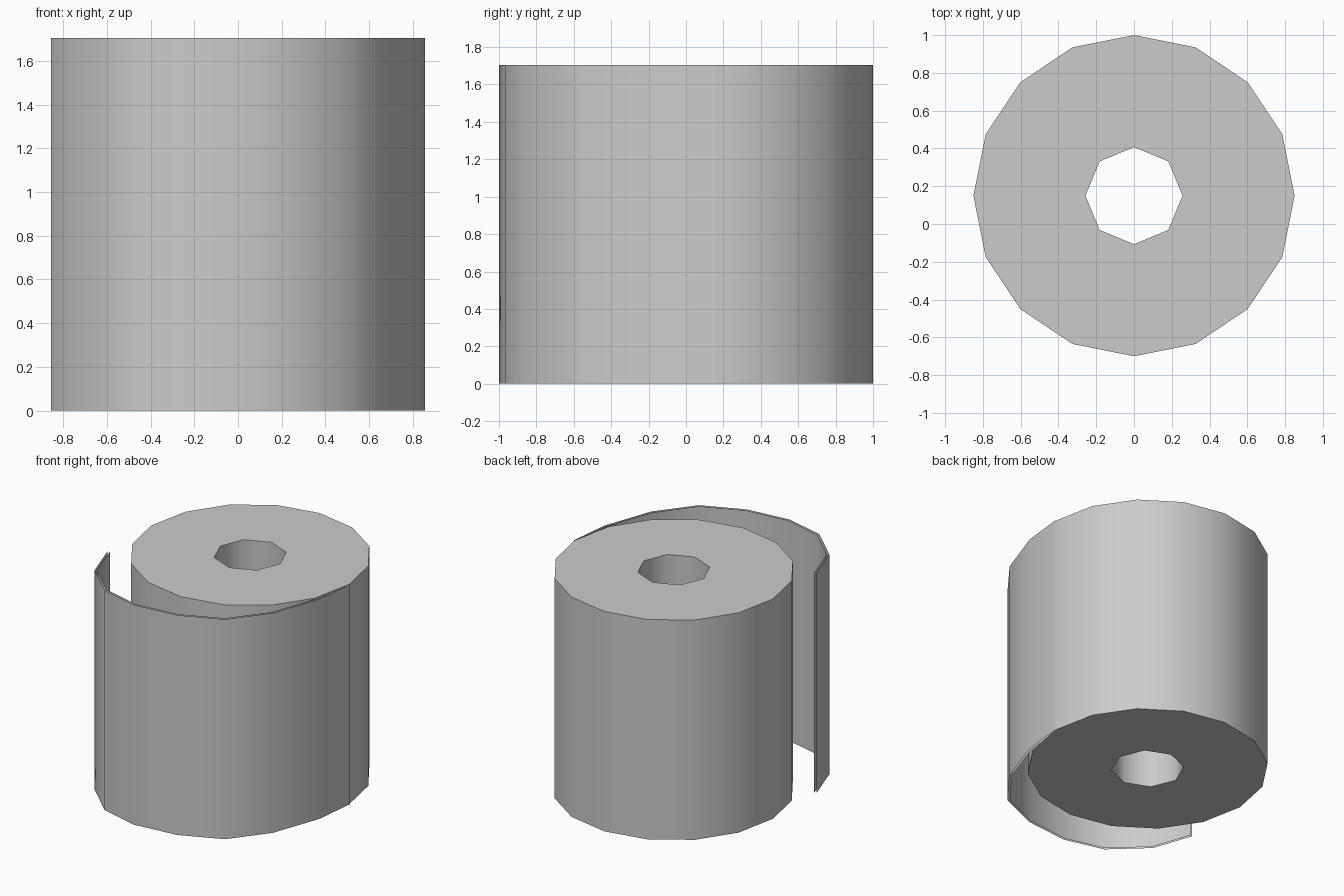
import bpy, bmesh, math
from mathutils import Vector

HEIGHT = 1.705
CENTRE = Vector((0, 0.15, 0))

cube = bpy.data.objects.get("Cube")
if cube:
    bpy.data.objects.remove(cube, do_unlink=True)

paper = bpy.data.materials.new("paper_grey")
paper.use_nodes = True
colour = (0.6, 0.6, 0.6, 1)
paper.diffuse_color = colour
paper.node_tree.nodes["Principled BSDF"].inputs["Base Color"].default_value = colour


def ring(bm, sides, radius):
    """Add a closed loop of edges around the roll's axis."""
    step = math.tau / sides
    verts = [bm.verts.new(CENTRE + Vector((math.cos(i * step), math.sin(i * step), 0)) * radius)
             for i in range(sides)]
    return [bm.edges.new((verts[i - 1], verts[i])) for i in range(sides)]


def raise_up(bm, geom):
    """Extrude faces or edges to the full height."""
    if bm.faces:
        new = bmesh.ops.extrude_face_region(bm, geom=geom, use_keep_orig=True)["geom"]
    else:
        new = bmesh.ops.extrude_edge_only(bm, edges=geom)["geom"]
    verts = [v for v in new if isinstance(v, bmesh.types.BMVert)]
    bmesh.ops.translate(bm, verts=verts, vec=(0, 0, HEIGHT))
    bmesh.ops.recalc_face_normals(bm, faces=bm.faces)


def finish(bm, name):
    """Turn the bmesh into a smooth-shaded object with sharp rims."""
    mesh = bpy.data.meshes.new(name)
    bm.to_mesh(mesh)
    bm.free()
    mesh.materials.append(paper)
    obj = bpy.data.objects.new(name, mesh)
    bpy.context.collection.objects.link(obj)
    bpy.ops.object.select_all(action="DESELECT")
    obj.select_set(True)
    bpy.context.view_layer.objects.active = obj
    bpy.ops.object.shade_smooth_by_angle(angle=math.radians(50))
    return obj


# Paper roll: sixteen-sided ring with an eight-sided core hole
bm = bmesh.new()
edges = ring(bm, 16, 0.85) + ring(bm, 8, 0.257)
bmesh.ops.triangle_fill(bm, edges=edges, use_beauty=True)
raise_up(bm, bm.faces[:])
finish(bm, "paper_roll")

# Loose sheet: unwinds from the roll's side around the front
path = [(0.855, 0.15), (0.82, -0.17), (0.685, -0.55), (0.47, -0.83), (0.155, -0.965),
        (-0.19, -1.0), (-0.5, -0.92), (-0.75, -0.685), (-0.855, -0.38)]
bm = bmesh.new()
verts = [bm.verts.new((x, y, 0)) for x, y in path]
raise_up(bm, [bm.edges.new(pair) for pair in zip(verts, verts[1:])])
bm.faces.ensure_lookup_table()
middle = bm.faces[len(bm.faces) // 2]
if middle.normal.y > 0:
    bmesh.ops.reverse_faces(bm, faces=bm.faces)
sheet = finish(bm, "loose_sheet")

# Paper thickness, inwards, with open rims
thick = sheet.modifiers.new("thickness", "SOLIDIFY")
thick.thickness = 0.018
thick.offset = -1
thick.use_rim = False
